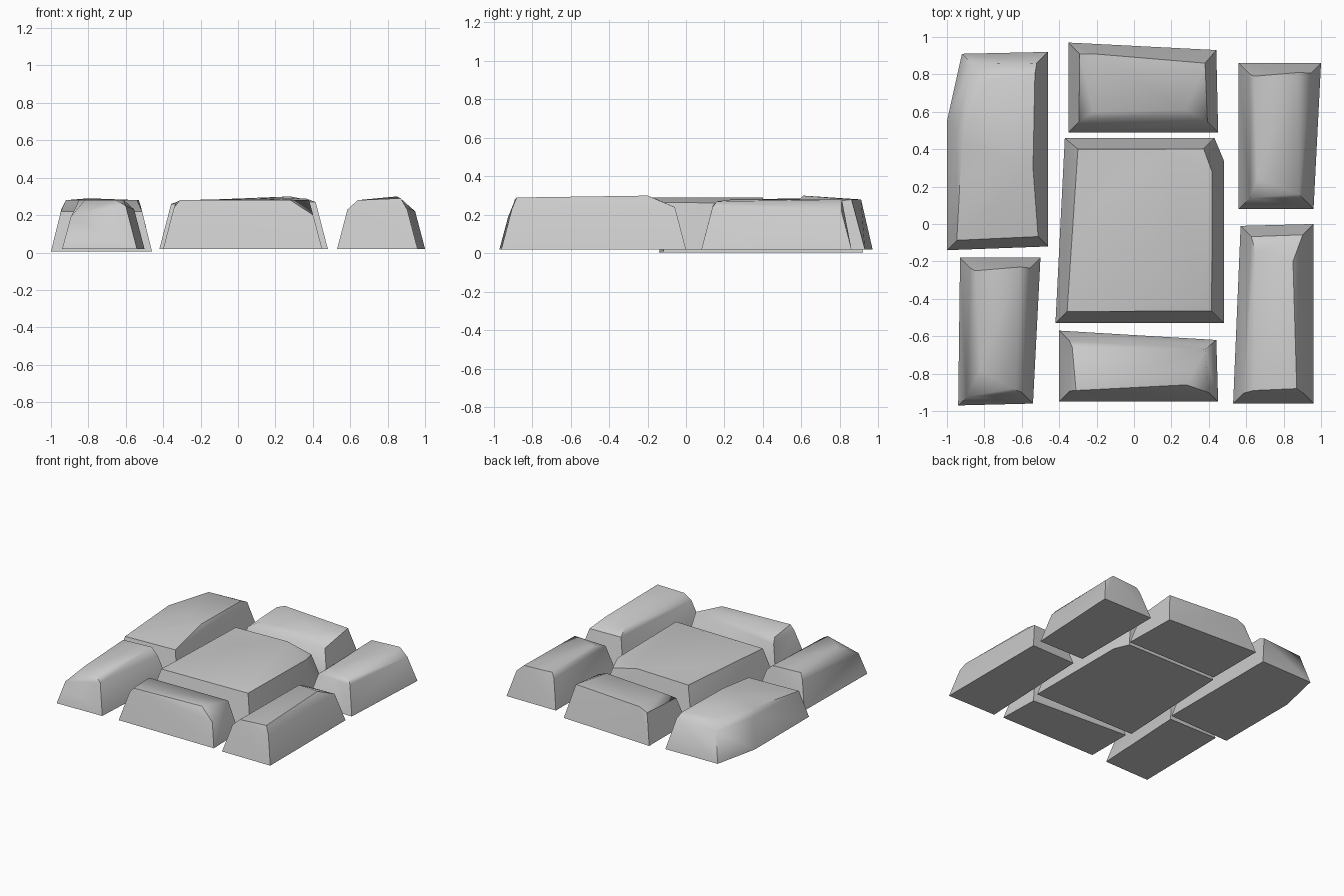
import bpy
import bmesh
import math

cube = bpy.data.objects.get("Cube")
if cube:
    bpy.data.objects.remove(cube, do_unlink=True)

# Single stone colour
stone_grey = bpy.data.materials.new("stone_grey")
stone_grey.use_nodes = True
grey = (0.6, 0.6, 0.6, 1)
stone_grey.diffuse_color = grey
stone_grey.node_tree.nodes["Principled BSDF"].inputs["Base Color"].default_value = grey

WALL_LEAN = 0.24      # how far a wall leans inward per unit of height
SHARP_ANGLE = math.radians(48)


def build_stone(name, outline, rim_heights, crown, floor=0.02):
    """Rough-cut paving stone: flat base outline, leaning walls up to an
    uneven rim, and a worn crown facet, wrapped in one convex skin."""
    centre_x = sum(p[0] for p in outline) / len(outline)
    centre_y = sum(p[1] for p in outline) / len(outline)

    points = [(x, y, floor) for x, y in outline]
    for (x, y), height in zip(outline, rim_heights):
        lean = WALL_LEAN * height
        points.append((x + math.copysign(lean, centre_x - x),
                       y + math.copysign(lean, centre_y - y),
                       height))
    points += crown

    bm = bmesh.new()
    for point in points:
        bm.verts.new(point)
    hull = bmesh.ops.convex_hull(bm, input=bm.verts)
    loose = {e for e in hull["geom_interior"] + hull["geom_unused"]
             if isinstance(e, bmesh.types.BMVert)}
    bmesh.ops.delete(bm, geom=list(loose), context="VERTS")
    bmesh.ops.recalc_face_normals(bm, faces=bm.faces)

    mesh = bpy.data.meshes.new(name)
    bm.to_mesh(mesh)
    bm.free()
    mesh.materials.append(stone_grey)
    stone = bpy.data.objects.new(name, mesh)
    bpy.context.collection.objects.link(stone)

    # Soft worn edges, with the strong breaks kept crisp
    bpy.ops.object.select_all(action="DESELECT")
    stone.select_set(True)
    bpy.context.view_layer.objects.active = stone
    bpy.ops.object.shade_smooth_by_angle(angle=SHARP_ANGLE)
    return stone


# Large middle stone
build_stone(
    "centre_stone",
    [(-.42, -.53), (.48, -.53), (.48, .34), (.43, .46), (-.37, .46)],
    [.26, .27, .26, .24, .25],
    [(-.3, .4, .28), (.16, .4, .29), (-.3, 0, .28), (.36, -.4, .29), (.3, .2, .29)])

# Left side stones
build_stone(
    "back_left_stone",
    [(-1, -.14), (-.46, -.12), (-.46, .92), (-.92, .91), (-1, .55)],
    [.22, .22, .25, .23, .23],
    [(-.92, .43, .28), (-.8, .77, .29), (-.53, .8, .28), (-.54, .3, .28)],
    floor=0.005)
build_stone(
    "front_left_stone",
    [(-.94, -.97), (-.54, -.96), (-.5, -.18), (-.93, -.18)],
    [.19, .25, .23, .23],
    [(-.85, -.25, .28), (-.61, -.23, .28), (-.82, -.78, .28), (-.65, -.88, .28)])

# Right side stones
build_stone(
    "front_right_stone",
    [(.53, -.96), (.96, -.96), (.96, 0), (.57, -.01)],
    [.23, .23, .24, .24],
    [(.64, -.89, .28), (.87, -.88, .29), (.85, -.2, .3), (.65, -.15, .28)])
build_stone(
    "back_right_stone",
    [(.56, .08), (.96, .08), (1, .86), (.56, .86)],
    [.25, .24, .22, .24],
    [(.64, .79, .28), (.88, .81, .28), (.66, .24, .28), (.88, .16, .27)])

# Front and back stones
build_stone(
    "front_stone",
    [(-.4, -.95), (.45, -.95), (.44, -.62), (-.4, -.57)],
    [.24, .2, .25, .23],
    [(-.33, -.66, .27), (-.31, -.89, .28), (.28, -.86, .28), (.38, -.67, .28)])
build_stone(
    "back_stone",
    [(-.35, .49), (.45, .49), (.44, .93), (-.35, .97)],
    [.23, .24, .23, .25],
    [(-.22, .91, .28), (.38, .86, .28), (.28, .61, .3), (-.22, .6, .27)])
